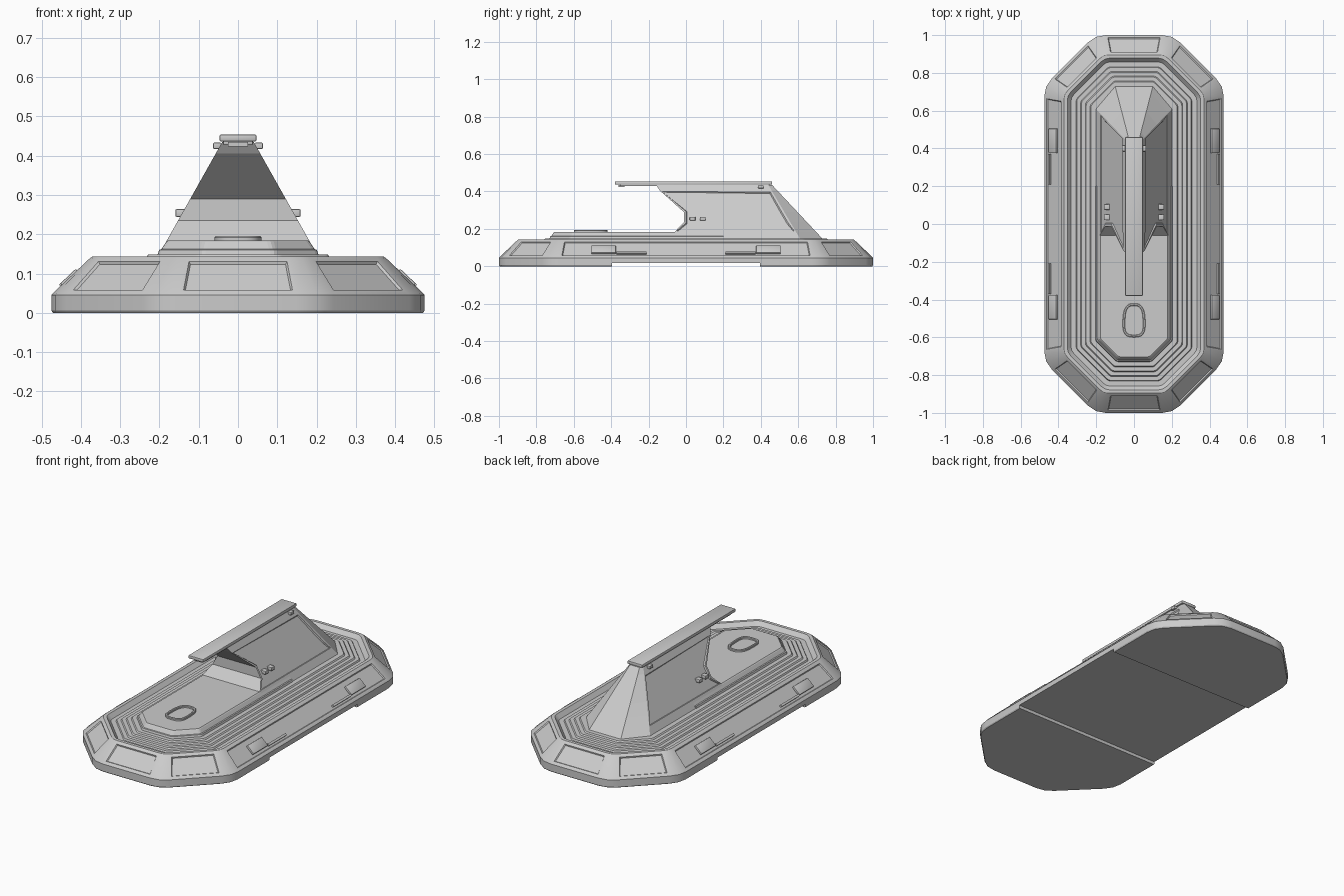
import bpy, bmesh, math
from mathutils import Vector

if "Cube" in bpy.data.objects:
    bpy.data.objects.remove(bpy.data.objects["Cube"])


def finish(bm, name, smooth=None):
    bmesh.ops.recalc_face_normals(bm, faces=bm.faces)
    me = bpy.data.meshes.new(name)
    bm.to_mesh(me)
    bm.free()
    ob = bpy.data.objects.new(name, me)
    bpy.context.collection.objects.link(ob)
    bpy.ops.object.select_all(action='DESELECT')
    ob.select_set(True)
    bpy.context.view_layer.objects.active = ob
    if smooth:
        bpy.ops.object.shade_smooth_by_angle(angle=math.radians(smooth))
    return ob


def outline(d, trim):
    """Elongated octagon inset by d, each corner eased with three points."""
    a, b, s = 0.475 - d, 1.0 - d, 1.205 - d * math.sqrt(2)
    q = [(a, s - a), (s - b, b)]
    pts = q + [(-x, y) for x, y in q[::-1]]
    pts += [(-x, -y) for x, y in pts]
    pts = [Vector(p) for p in pts]
    out = []
    for i, p in enumerate(pts):
        u = p + (pts[i - 1] - p).normalized() * trim
        v = p + (pts[(i + 1) % len(pts)] - p).normalized() * trim
        out += [u, (u + v) / 4 + p / 2, v]
    return out


def loft(bm, rings, close=False):
    """Skin a list of equal-length point rings; cap the ends or join them."""
    vs = [[bm.verts.new(p) for p in r] for r in rings]
    n = len(vs[0])
    pairs = list(zip(vs, vs[1:])) + ([(vs[-1], vs[0])] if close else [])
    for r, s in pairs:
        for i in range(n):
            j = (i + 1) % n
            bm.faces.new((r[i], r[j], s[j], s[i]))
    if not close:
        bm.faces.new(vs[0][::-1])
        bm.faces.new(vs[-1])
    bm.normal_update()


def box(name, loc, size, rot_y=0.0, bevel=0.0):
    bm = bmesh.new()
    bmesh.ops.create_cube(bm, size=1)
    bmesh.ops.scale(bm, vec=size, verts=bm.verts)
    if bevel:
        bmesh.ops.bevel(bm, geom=bm.edges[:], offset=bevel, segments=2, affect='EDGES', profile=0.5)
    ob = finish(bm, name, 40 if bevel else None)
    ob.location = loc
    ob.rotation_euler.y = rot_y
    return ob


# Base: outer wall, sloped skirt, raised rim, groove and terraced steps
profile = [(0.004, 0.0), (0, 0.006), (0, 0.045), (0.006, 0.052), (0.097, 0.138),
           (0.104, 0.143), (0.122, 0.143), (0.142, 0.12), (0.168, 0.12)]
for k in range(4):
    d, z = 0.172 + k * 0.025, 0.128 + k * 0.007
    profile += [(d, z), (d + 0.02, z)]
profile += [(0.275, 0.149)]
bm = bmesh.new()
loft(bm, [[(p.x, p.y, z) for p in outline(d, max(0.012, 0.055 - d * 0.25))] for d, z in profile])
# Recessed panels on the large sloped faces
panels = [f for f in bm.faces if 0.3 < f.normal.z < 0.9
          and 0.07 < f.calc_center_median().z < 0.12 and f.calc_area() > 0.02]
bmesh.ops.inset_individual(bm, faces=panels, thickness=0.014, depth=0)
bmesh.ops.inset_individual(bm, faces=panels, thickness=0.006, depth=-0.006)
base = finish(bm, "base")

# Shallow hollow across the middle of the underside
cutter = box("underside_cutter", (0, 0, 0), (1.2, 0.79, 0.036))
cutter.hide_render = True
mod = base.modifiers.new("hollow", 'BOOLEAN')
mod.object = cutter
mod.operation = 'DIFFERENCE'
mod.solver = 'EXACT'
bpy.context.view_layer.objects.active = base
bpy.ops.object.modifier_apply(modifier=mod.name)
bpy.data.objects.remove(cutter)
bpy.ops.object.select_all(action='DESELECT')
base.select_set(True)
bpy.context.view_layer.objects.active = base
bpy.ops.object.shade_smooth_by_angle(angle=math.radians(25))

# Central deck, cut off under the fin
bm = bmesh.new()
loft(bm, [[(p.x, min(p.y, 0.2), z) for p in outline(d, 0.01)]
          for d, z in [(0.27, 0.147), (0.274, 0.16), (0.28, 0.162), (0.292, 0.18), (0.297, 0.184)]])
bmesh.ops.remove_doubles(bm, verts=bm.verts, dist=1e-5)
bmesh.ops.dissolve_degenerate(bm, dist=1e-5, edges=bm.edges)
finish(bm, "deck")

# Fin: tapered body with a raked rear and an undercut nose (z, front y)
bm = bmesh.new()
rings = []
for z, front in [(0.147, -0.07), (0.184, -0.06), (0.235, -0.012), (0.29, -0.012), (0.405, -0.14), (0.435, -0.16)]:
    t = (z - 0.147) / 0.288
    w = 0.202 - 0.162 * t
    side, rear, rw = 0.61 - 0.17 * t, 0.73 - 0.27 * t, 0.1 - 0.07 * t
    rings.append([(w, front, z), (w, side, z), (rw, rear, z), (-rw, rear, z), (-w, side, z), (-w, front, z)])
loft(bm, rings)
for s in (1, -1):
    flank = [f for f in bm.faces if f.normal.x * s > 0.8 and 0.18 < f.calc_center_median().z < 0.42
             and abs(f.normal.y) < 0.2]
    bmesh.ops.inset_region(bm, faces=flank, thickness=0.012, depth=0)
    bmesh.ops.inset_region(bm, faces=flank, thickness=0.006, depth=-0.006)
finish(bm, "fin")

# Long top beam with a narrower underside rail and front lip
box("top_beam", (0, 0.04, 0.445), (0.094, 0.84, 0.018), bevel=0.004)
box("beam_rail", (0, 0.05, 0.434), (0.076, 0.8, 0.012), bevel=0.002)
box("beam_lip", (0, -0.345, 0.429), (0.05, 0.03, 0.012))

# Tapered oval handle ring on the front deck
def oval(scale, z):
    pts = []
    for i in range(32):
        a = math.tau * i / 32
        c, s = math.cos(a), math.sin(a)
        e = 0.7
        x = math.copysign(abs(c) ** e, c) * 0.06 * (1 - 0.1 * s)
        y = math.copysign(abs(s) ** e, s) * 0.09
        pts.append((x - math.copysign(scale, c) * abs(c), y - scale * s - 0.51, z))
    return pts

bm = bmesh.new()
loft(bm, [oval(0, 0.18), oval(0, 0.192), oval(0.003, 0.195), oval(0.01, 0.195), oval(0.013, 0.192), oval(0.013, 0.18)], close=True)
finish(bm, "handle_ring", 40)

# Mirrored details: skirt hatches, fin fasteners, beam clips
tilt = math.atan2(0.09, 0.095)
for s, tag in ((1, "right"), (-1, "left")):
    for y in (-0.44, 0.44):
        end = "front" if y < 0 else "rear"
        box(f"hatch_{end}_{tag}", (s * 0.428, y, 0.088), (0.055, 0.13, 0.014), s * tilt, 0.003)
        box(f"hatch_rail_{end}_{tag}", (s * 0.447, y * 0.66, 0.071), (0.012, 0.16, 0.012), s * tilt)
    for i, y in enumerate((0.035, 0.09)):
        box(f"fin_fastener_{i}_{tag}", (s * 0.144, y, 0.254), (0.03, 0.03, 0.02), bevel=0.003)
    box(f"beam_clip_{tag}", (s * 0.053, 0.4, 0.425), (0.02, 0.03, 0.016), bevel=0.002)
